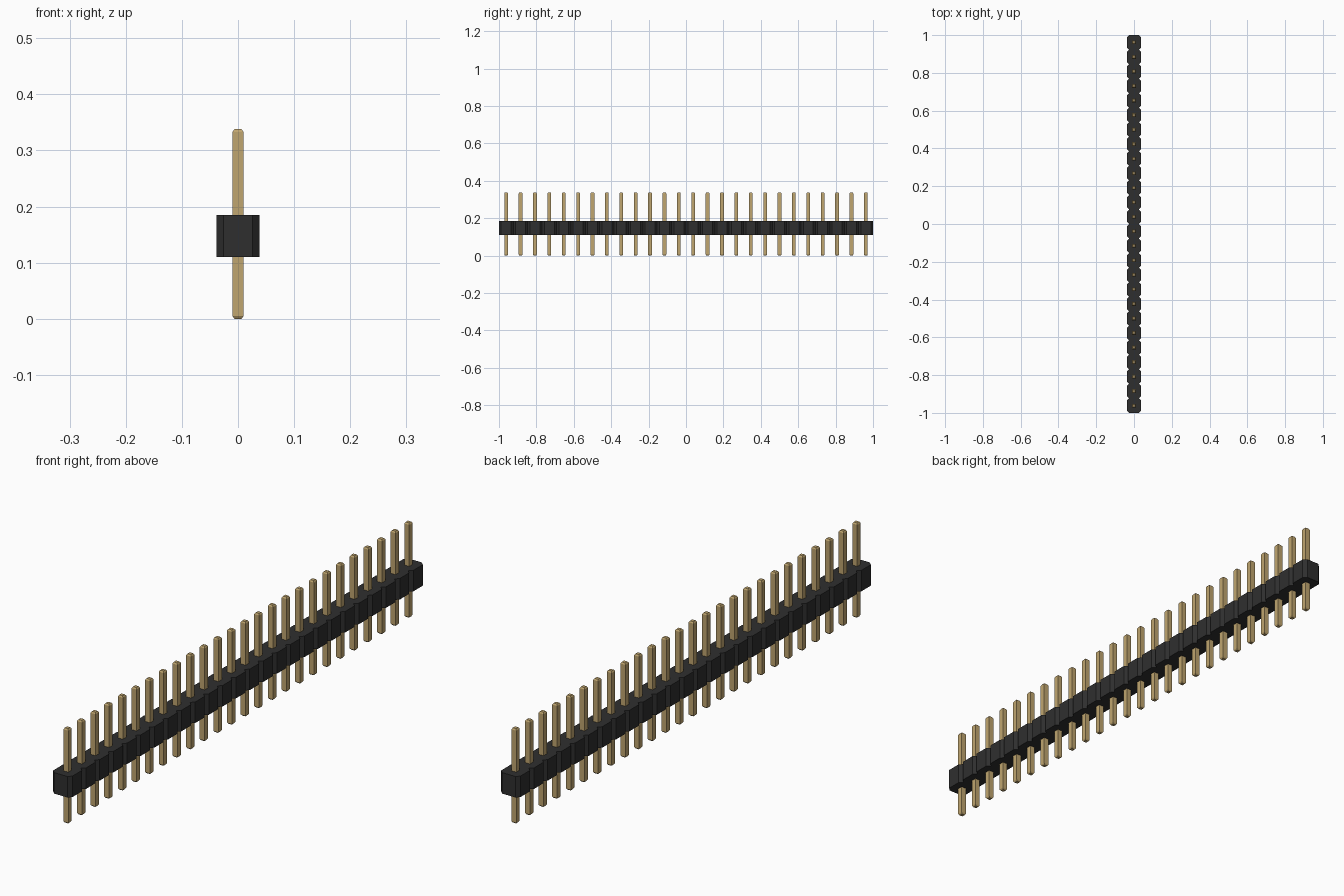
import bpy
import bmesh

cube = bpy.data.objects.get("Cube")
if cube:
    bpy.data.objects.remove(cube, do_unlink=True)

COUNT = 26
PITCH = 2.0 / COUNT
HALF = 0.038                 # half width of the housing
NOTCH = 0.012                # corner chamfer of each housing segment
Z_LOW, Z_HIGH = 0.11, 0.185
PIN, TIP, TAPER, HEIGHT = 0.0098, 0.0065, 0.005, 0.338


def material(name, color):
    mat = bpy.data.materials.new(name)
    mat.use_nodes = True
    mat.diffuse_color = color
    bsdf = mat.node_tree.nodes["Principled BSDF"]
    bsdf.inputs["Base Color"].default_value = color
    bsdf.inputs["Roughness"].default_value = 0.6
    return mat


def make_object(name, bm, mat):
    bmesh.ops.recalc_face_normals(bm, faces=bm.faces)
    mesh = bpy.data.meshes.new(name)
    bm.to_mesh(mesh)
    bm.free()
    mesh.materials.append(mat)
    obj = bpy.data.objects.new(name, mesh)
    bpy.context.collection.objects.link(obj)
    return obj


black = material("black plastic", (0.028, 0.028, 0.028, 1))
gold = material("pale gold metal", (0.53, 0.38, 0.16, 1))

# Housing: notched outline of all segments, extruded upward
side = []
for i in range(COUNT):
    y0 = -1 + i * PITCH
    side.append((HALF - NOTCH, y0))
    side.append((HALF, y0 + NOTCH))
    side.append((HALF, y0 + PITCH - NOTCH))
side.append((HALF - NOTCH, 1.0))
outline = side + [(-x, y) for x, y in reversed(side)]

bm = bmesh.new()
low = [bm.verts.new((x, y, Z_LOW)) for x, y in outline]
high = [bm.verts.new((x, y, Z_HIGH)) for x, y in outline]
for i in range(len(outline)):
    j = (i + 1) % len(outline)
    bm.faces.new((low[i], low[j], high[j], high[i]))
# Caps: one octagon per segment, joined along the notches
last = len(outline) - 1
for ring in (low, high):
    for i in range(COUNT):
        a = 3 * i
        right = [ring[k] for k in range(a, a + 4)]
        left = [ring[last - k] for k in range(a + 3, a - 1, -1)]
        bm.faces.new(right + left)
make_object("housing", bm, black)

# Pins: square posts with tapered tips, sharing one mesh
bm = bmesh.new()
rings = []
for half, z in ((TIP, 0), (PIN, TAPER), (PIN, HEIGHT - TAPER), (TIP, HEIGHT)):
    rings.append([bm.verts.new((sx * half, sy * half, z))
                  for sx, sy in ((-1, -1), (1, -1), (1, 1), (-1, 1))])
for a, b in zip(rings, rings[1:]):
    for i in range(4):
        j = (i + 1) % 4
        bm.faces.new((a[i], a[j], b[j], b[i]))
bm.faces.new(rings[0])
bm.faces.new(rings[-1])
first = make_object("pin_01", bm, gold)
first.location.y = -1 + PITCH / 2
for i in range(1, COUNT):
    pin = bpy.data.objects.new(f"pin_{i + 1:02d}", first.data)
    pin.location.y = -1 + (i + 0.5) * PITCH
    bpy.context.collection.objects.link(pin)
